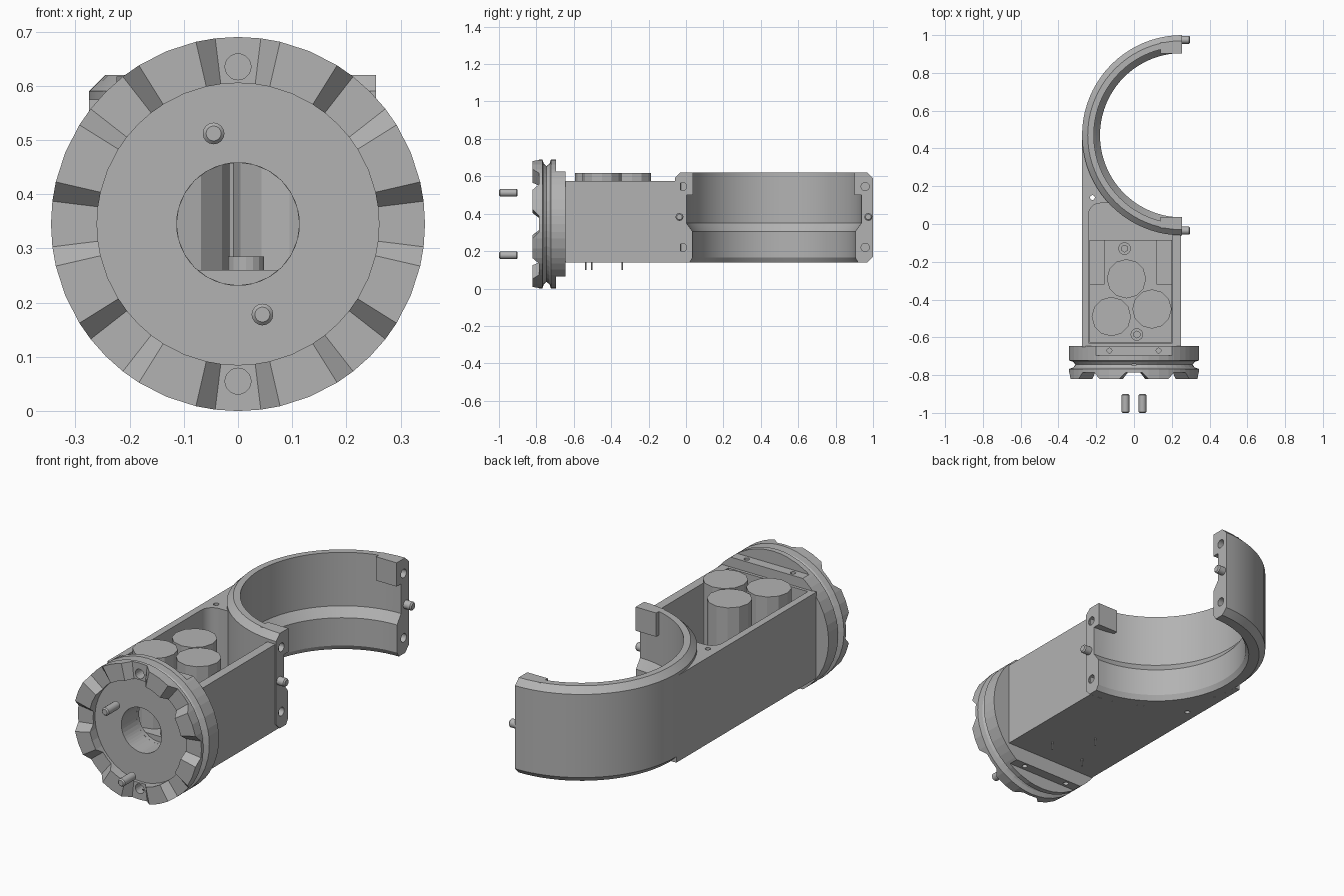
import bpy, bmesh
from math import sin, cos, pi, radians
from mathutils import Matrix

if "Cube" in bpy.data.objects:
    bpy.data.objects.remove(bpy.data.objects["Cube"])

grey = bpy.data.materials.new("plain_grey")
grey.use_nodes = True
COLOUR = (0.45, 0.45, 0.45, 1)
grey.diffuse_color = COLOUR
grey.node_tree.nodes["Principled BSDF"].inputs["Base Color"].default_value = COLOUR

AXIS_Z = 0.345            # height of the flange axis
RING_X, RING_Y = 0.255, 0.47


def finish(bm, name):
    bmesh.ops.recalc_face_normals(bm, faces=bm.faces)
    mesh = bpy.data.meshes.new(name)
    bm.to_mesh(mesh)
    bm.free()
    mesh.materials.append(grey)
    ob = bpy.data.objects.new(name, mesh)
    bpy.context.collection.objects.link(ob)
    return ob


def box(name, x, y, z):
    bm = bmesh.new()
    bmesh.ops.create_cube(bm, size=1)
    for v in bm.verts:
        v.co = [a + (b - a) * (c + 0.5) for (a, b), c in zip((x, y, z), v.co)]
    return finish(bm, name)


def rod(name, r, start, end, sides=16, chamfer=0.0):
    """Cylinder from start to end along one axis, with optional chamfered rims."""
    bm = bmesh.new()
    axis = max(range(3), key=lambda i: abs(end[i] - start[i]))
    length = abs(end[axis] - start[axis])
    bmesh.ops.create_cone(bm, cap_ends=True, segments=sides, radius1=r, radius2=r, depth=length)
    if chamfer:
        rims = [e for e in bm.edges if abs(e.verts[0].co.z - e.verts[1].co.z) < 1e-5]
        bmesh.ops.bevel(bm, geom=rims, offset=chamfer, segments=1, affect='EDGES')
    turn = (Matrix.Rotation(pi / 2, 4, 'Y'), Matrix.Rotation(pi / 2, 4, 'X'), Matrix())[axis]
    mid = [(a + b) / 2 for a, b in zip(start, end)]
    bmesh.ops.transform(bm, matrix=Matrix.Translation(mid) @ turn, verts=bm.verts)
    return finish(bm, name)


def loft(name, loops, closed):
    """Skin a row of equal cross-section loops."""
    bm = bmesh.new()
    rows = [[bm.verts.new(p) for p in loop] for loop in loops]
    n = len(rows[0])
    pairs = list(zip(rows, rows[1:])) + ([(rows[-1], rows[0])] if closed else [])
    for a, b in pairs:
        for i in range(n):
            j = (i + 1) % n
            bm.faces.new((a[i], a[j], b[j], b[i]))
    if not closed:
        bm.faces.new(rows[0])
        bm.faces.new(rows[-1])
    return finish(bm, name)


def cut(ob, *cutters):
    bpy.context.view_layer.objects.active = ob
    for c in cutters:
        c.hide_render = True
        m = ob.modifiers.new("cut", 'BOOLEAN')
        m.operation, m.solver, m.object = 'DIFFERENCE', 'EXACT', c
        bpy.ops.object.modifier_apply(modifier=m.name)
        bpy.data.objects.remove(c)


# Body: open box running tangentially into the clamp ring
body = box("body", (-0.275, 0.25), (-0.65, RING_Y), (0.14, 0.575))
cavity = box("cavity_cutter", (-0.24, 0.205), (-0.63, 0.11), (0.2, 0.8))
bm = bmesh.new()
bm.from_mesh(cavity.data)
corner = [e for e in bm.edges if all(v.co.x < 0 and v.co.y > 0 for v in e.verts)]
bmesh.ops.bevel(bm, geom=corner, offset=0.06, segments=6, affect='EDGES', profile=0.5)
bm.to_mesh(cavity.data)
bm.free()
cut(body,
    rod("ring_cutter", 0.5, (RING_X, RING_Y, 0), (RING_X, RING_Y, 1), 96),
    cavity,
    rod("bore_cutter", 0.113, (0, -0.7, AXIS_Z), (0, -0.6, AXIS_Z), 24),
    rod("screw_cutter", 0.013, (-0.22, 0.14, 0), (-0.22, 0.14, 1), 12))

# Clamp ring: stepped half circle
section = [(0.50, 0.14), (0.53, 0.17), (0.53, 0.59), (0.50, 0.62), (0.468, 0.62),
           (0.468, 0.35), (0.435, 0.305), (0.435, 0.165), (0.45, 0.14)]
STEPS = 40
loops = []
for i in range(STEPS + 1):
    a = pi / 2 + pi * i / STEPS
    loops.append([(RING_X + r * cos(a), RING_Y + r * sin(a), z) for r, z in section])
clamp = loft("clamp_ring", loops, False)

for label, side in (("front", -1), ("back", 1)):
    # Thick lug inside each end, two screw holes and one locating pin
    lug = sorted((RING_Y + side * 0.432, RING_Y + side * 0.49))
    boss = box(label + "_end_lug", (0.14, RING_X), lug, (0.5, 0.62))
    for z in (0.22, 0.545):
        y = RING_Y + side * 0.488
        for part in (clamp, boss):
            cut(part, rod("hole_cutter", 0.022, (0.19, y, z), (0.3, y, z), 16))
    y = RING_Y + side * 0.505
    rod(label + "_end_pin", 0.021, (0.2, y, 0.383), (0.297, y, 0.383), 16, 0.006)

# Flange: grooved disc with eight raised teeth on its face
LOW, HIGH = -0.785, -0.82
tooth_steps = [(-7, LOW), (0, LOW), (7, LOW), (13, HIGH), (22.5, HIGH), (32, HIGH)]
loops = []
for k in range(8):
    for offset, top in tooth_steps:
        a = radians(45 * k + offset)
        profile = [(0.113, -0.645), (0.345, -0.645), (0.345, -0.722), (0.322, -0.73),
                   (0.31, -0.745), (0.322, -0.76), (0.345, -0.768), (0.345, top),
                   (0.26, top), (0.26, -0.77), (0.113, -0.77)]
        loops.append([(r * sin(a), y, AXIS_Z + r * cos(a)) for r, y in profile])
flange = loft("flange", loops, True)
for side in (-1, 1):
    # Flat on the rear rim with two small holes, and a face screw hole
    z = sorted((AXIS_Z + side * 0.28, AXIS_Z + side * 0.5))
    cut(flange, box("flat_cutter", (-0.4, 0.4), (-0.695, -0.6), z))
    for x in (-0.13, 0.13):
        cut(flange, rod("rim_hole_cutter", 0.013, (x, -0.67, AXIS_Z + side * 0.22),
                        (x, -0.67, AXIS_Z + side * 0.4), 12))
    z = AXIS_Z + side * 0.29
    cut(flange, rod("face_hole_cutter", 0.024, (0, -0.9, z), (0, -0.71, z), 20))
    # Loose dowel standing off the face
    x, z = side * -0.045, AXIS_Z + side * 0.167
    rod("dowel", 0.02, (x, -1.0, z), (x, -0.9, z), 16, 0.006)

# Tray, side blocks and screws inside the cavity
box("tray", (-0.235, 0.2), (-0.628, -0.085), (0.19, 0.26))
for x in (-0.235, 0.12):
    box("side_block", (x, x + 0.08), (-0.32, -0.085), (0.2, 0.3))
for x, y in ((-0.05, -0.13), (0.015, -0.585)):
    screw = rod("tray_screw", 0.033, (x, y, 0.25), (x, y, 0.285), 16)
    cut(screw, rod("socket_cutter", 0.018, (x, y, 0.27), (x, y, 0.3), 6))

# Three upright cells with leads through the floor
for x, y, lead in ((-0.04, -0.29, -0.34), (-0.12, -0.49, -0.535), (0.095, -0.45, -0.503)):
    rod("cell", 0.104, (x, y, 0.25), (x, y, 0.617), 12)
    rod("cell_lead", 0.004, (x, lead, 0.1), (x, lead, 0.2), 8)

bpy.ops.object.select_all(action='DESELECT')
for ob in bpy.context.scene.objects:
    if ob.type == 'MESH' and ob.name.startswith(("body", "clamp", "dowel", "front_end", "back_end")):
        ob.select_set(True)
        bpy.context.view_layer.objects.active = ob
bpy.ops.object.shade_smooth_by_angle(angle=radians(25))
